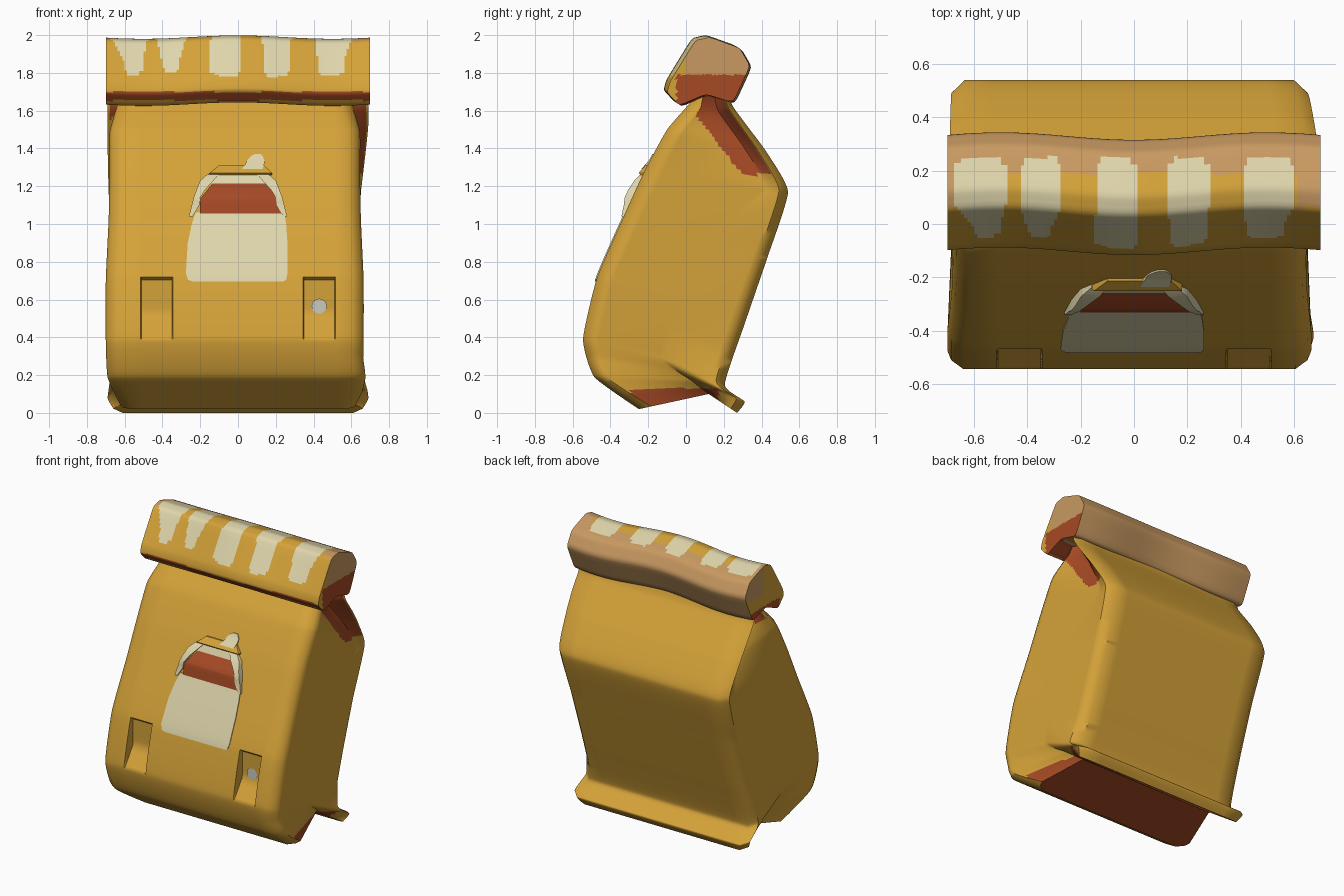
import bpy, bmesh, math
from mathutils import Vector

if "Cube" in bpy.data.objects:
    bpy.data.objects.remove(bpy.data.objects["Cube"])

# Flat colours
COLS = [("gold_paper", (0.66, 0.36, 0.04)), ("cream", (0.74, 0.67, 0.41)),
        ("tan", (0.58, 0.32, 0.12)), ("rust_red", (0.38, 0.068, 0.018)),
        ("pale_grey", (0.60, 0.59, 0.52))]
MATS = []
for n, c in COLS:
    m = bpy.data.materials.new(n)
    m.diffuse_color = (*c, 1)
    m.use_nodes = True
    m.node_tree.nodes["Principled BSDF"].inputs["Base Color"].default_value = m.diffuse_color
    MATS.append(m)
GOLD, CREAM, TAN, RED, GREY = range(5)


def make(name, verts, faces, rule, angle=50):
    me = bpy.data.meshes.new(name)
    me.from_pydata([tuple(v) for v in verts], [], faces)
    for m in MATS:
        me.materials.append(m)
    for i, p in enumerate(me.polygons):
        p.material_index = rule(p.center, i) if callable(rule) else rule
    bm = bmesh.new()
    bm.from_mesh(me)
    bmesh.ops.recalc_face_normals(bm, faces=bm.faces)
    bm.to_mesh(me)
    bm.free()
    ob = bpy.data.objects.new(name, me)
    bpy.context.collection.objects.link(ob)
    bpy.ops.object.select_all(action='DESELECT')
    ob.select_set(True)
    bpy.context.view_layer.objects.active = ob
    bpy.ops.object.shade_smooth_by_angle(angle=math.radians(angle))
    return ob


# Bag levels: front edge, side crease, back edge (x, y, z each)
LEVELS = [
    ((.62, -.25, .02), (.53, .12, .10), (.66, .27, .00)),
    ((.69, -.485, .19), (.61, .03, .17), (.69, .31, .06)),
    ((.70, -.545, .39), (.675, -.12, .29), (.68, .205, .15)),
    ((.70, -.47, .72), (.685, -.06, .60), (.67, .31, .47)),
    ((.685, -.33, 1.04), (.675, .10, .93), (.67, .43, .82)),
    ((.68, -.22, 1.28), (.67, .42, 1.18), (.685, .54, 1.17)),
    ((.68, -.10, 1.50), (.62, .31, 1.40), (.69, .42, 1.39)),
    ((.64, .02, 1.64), (.55, .17, 1.60), (.69, .25, 1.62)),
    ((.60, .08, 1.74), (.50, .14, 1.74), (.69, .20, 1.76))]


def spline(a, b, c, d, t):
    # softened cubic through b and c
    m0, m1 = (c - a) * .25, (d - b) * .25
    return (b * (2*t**3 - 3*t*t + 1) + m0 * (t**3 - 2*t*t + t)
            + c * (3*t*t - 2*t**3) + m1 * (t**3 - t*t))


def smooth_levels(k=12):
    cols = [[Vector(l[j]) for l in LEVELS] for j in range(3)]
    out = []
    for i in range(len(LEVELS) - 1):
        for s in range(k):
            out.append([spline(c[max(i-1, 0)], c[i], c[i+1],
                               c[min(i+2, len(c)-1)], s / k) for c in cols])
    out.append([c[-1] for c in cols])
    return out


ROWS = smooth_levels()
XS = [0, .2, .345, .35, .51, .515]         # front columns, with the slot edges
NX, NF, NB = len(XS), 24, 12


def clamp01(t):
    return max(0, min(1, t))


def narrow(P, back):
    # the right side is slightly narrower than the left
    f = .05 * clamp01((P.z - .1) / .2)
    if back:
        f *= 1 - clamp01((P.z - 1.17) / .35)
    return Vector((P.x * (1 - f), P.y, P.z))


def half_ring(F, M, B, right):
    if right:
        F, M, B = narrow(F, False), narrow(M, True), narrow(B, True)

    def toward(P, d):
        q = P.lerp(M, min(.4, d / max((M - P).length, .01)))
        q.x = P.x
        return q
    f, b = F - Vector((.06, 0, 0)), B - Vector((.05, 0, 0))
    fc, bc = toward(F, .07), toward(B, .05)
    pts = []
    for x in XS:
        y = f.y
        if .35 <= x <= .51 and .39 < f.z < .705:       # recessed slot
            y = max(y, -.45 - .085 * clamp01((.52 - f.z) / .12))
        pts.append(Vector((x, y, f.z)))
    pts += [f, f.lerp(fc, .5) + Vector((.016, 0, 0))]
    pts += [fc.lerp(M, i / NF) for i in range(NF)]
    pts += [M.lerp(bc, i / NB) for i in range(NB + 1)]
    pts += [Vector((b.x * i / NX, b.y, b.z)) for i in range(NX, -1, -1)]
    return pts


# Bag body with tucked sides
verts, faces = [], []
for r in ROWS:
    h = half_ring(*r, False)
    verts += half_ring(*r, True) + [Vector((-p.x, p.y, p.z)) for p in h[-2:0:-1]]
H = len(h)
N = 2 * H - 2
for r in range(len(ROWS) - 1):
    for i in range(N):
        j = (i + 1) % N
        faces.append((r*N + i, r*N + j, (r+1)*N + j, (r+1)*N + i))
BASE = len(faces)
for i in range(NX, H - 1 - NX):
    faces.append((i, i + 1, N - i - 1, N - i))


def body_rule(c, i):
    if i >= BASE:
        return RED if c.y < .22 else GOLD
    col = i % N
    side = NX + 2 <= min(col, N - 1 - col) <= NX + NF + NB
    if side and c.z > 1.26 and 1.62 - 1.3*(c.y - .02) < c.z < 1.68 - 1.5*(c.y - .18):
        return RED if c.x > 0 or c.z > 1.56 else GOLD
    if side and c.z > 1.62:
        return RED
    if side and c.x > 0 and c.z < .13 and -.30 < c.y < .17:
        return RED
    return GOLD


make("bag_body", verts, faces, body_rule, 45)


# Rolled top
PROFILE = [(-.105, 1.70), (-.04, 1.63), (.10, 1.69), (.245, 1.645), (.335, 1.84),
           (.28, 1.935), (.12, 1.992), (.045, 1.975), (-.09, 1.755)]
soft = []
for i, p in enumerate(PROFILE):
    a, b = Vector(PROFILE[i-1]), Vector(PROFILE[(i+1) % len(PROFILE)])
    p = Vector(p)
    q0, q1 = p.lerp(a, .18), p.lerp(b, .18)
    soft += [q0, (q0 + q1) * .2 + p * .6, q1]
loop = []
for i, p in enumerate(soft):
    q = soft[(i+1) % len(soft)]
    k = max(1, round((q - p).length / .015))
    loop += [p.lerp(q, t / k) for t in range(k)]
K = len(loop)
mid = Vector((.11, 1.81))
stations = [(-.70, s / 10) for s in range(1, 10)]
stations += [(-.70 + i * .0125, 1) for i in range(113)]
stations += [(.70, s / 10) for s in range(9, 0, -1)]
verts, faces = [], []
for x, s in stations:
    w = math.cos(2 * math.pi * x)
    for p in loop:
        q = mid + (p - mid) * s
        verts.append((x, q.x - .014 * w, q.y + .009 * w))
for r in range(len(stations) - 1):
    for i in range(K):
        j = (i + 1) % K
        faces.append((r*K + i, r*K + j, (r+1)*K + j, (r+1)*K + i))
faces += [tuple(range(K)), tuple(range((len(stations)-1)*K, len(stations)*K))]
# stripes: front centre, front half width, top centre, top half width, end z
STRIPES = [(-.555, .05, -.575, .095, 1.79), (-.355, .047, -.35, .08, 1.80),
           (-.065, .08, -.065, .078, 1.785), (.205, .072, .205, .077, 1.78),
           (.49, .068, .505, .097, 1.785)]


def roll_rule(c, i):
    if abs(c.x) > .697:                       # end caps
        if c.z < 1.79 and c.y > -.05:
            return RED if c.x > 0 or c.z < 1.70 else GOLD
        return TAN if c.y > (0 if c.x > 0 else .12) else GOLD
    front = c.y - .45 * (c.z - 1.75) < .05
    if c.z < 1.70:
        if c.y > .1:
            return TAN
        return RED if c.z > 1.655 or c.y > -.02 else GOLD
    for x0, w0, x1, w1, low in STRIPES:
        t = clamp01((c.y + .01) / .08)
        x, w = x0 + (x1 - x0) * t, w0 + (w1 - w0) * t
        if c.z < low + .02 and front or c.y > .225:    # rounded ends
            w -= .02
        if abs(c.x - x) < w and c.z > low and c.y < .25 and (front or c.z > 1.9):
            return CREAM
    if c.z > 1.9 or front:
        return GOLD if c.y < .19 and abs(c.x) < .61 or c.y < .06 else TAN
    return TAN


make("rolled_top", verts, faces, roll_rule, 55)


# Pieces lying on the sloped front, rows of (z, x0, x1, stand-off)
def front_y(z):
    for a, b in zip(ROWS, ROWS[1:]):
        if a[0].z <= z <= b[0].z:
            return a[0].lerp(b[0], (z - a[0].z) / (b[0].z - a[0].z)).y
    return ROWS[-1][0].y


def front_piece(name, rows, mat):
    fine = [rows[0]]
    for a, b in zip(rows, rows[1:]):
        k = max(1, math.ceil(abs(b[0] - a[0]) / .03))
        fine += [tuple(u + (v - u) * t / k for u, v in zip(a, b)) for t in range(1, k + 1)]
    vs, fs = [], []
    for z, x0, x1, off in fine:
        y = front_y(z)
        vs += [(x0, y + .01, z), (x0, y - off, z), (x1, y - off, z), (x1, y + .01, z)]
    for r in range(len(fine) - 1):
        for i in range(3):
            fs.append((4*r + i, 4*r + i + 1, 4*r + i + 5, 4*r + i + 4))
    n = len(vs)
    fs += [(0, 1, 2, 3), (n-4, n-3, n-2, n-1)]
    make(name, vs, fs, mat, 35)


T = .006
front_piece("cream_panel", [(.695, -.24, .24, T), (.705, -.265, .255, T), (.74, -.276, .262, T),
            (.90, -.266, .262, T), (1.00, -.245, .255, T), (1.06, -.225, .245, T)], CREAM)
front_piece("red_shelf", [(1.055, -.20, .23, .009), (1.135, -.20, .22, .034),
            (1.14, -.195, .215, .034), (1.22, -.13, .16, .004)], RED)
front_piece("cream_arch", [(1.215, -.18, .20, .009), (1.25, -.14, .17, .009),
            (1.275, -.10, .13, .009)], CREAM)
front_piece("upper_lip", [(1.26, -.16, .18, .012), (1.27, -.15, .18, .026),
            (1.31, -.10, .14, .010)], GOLD)
front_piece("cream_blob", [(1.29, .02, .13, .022), (1.32, .04, .14, .012), (1.34, .05, .14, T),
            (1.36, .07, .13, T), (1.37, .09, .12, T)], CREAM)
for s, n in ((-1, "left"), (1, "right")):
    rows = [(1.04, .24, .26, .012), (1.10, .205, .245, .026), (1.14, .20, .235, .04),
            (1.18, .175, .22, .04), (1.23, .13, .20, .03), (1.265, .10, .16, .012)]
    front_piece(n + "_flap", [(z, min(s*a, s*b), max(s*a, s*b), o) for z, a, b, o in rows], CREAM)

# Grey dot seated in the right slot
bm = bmesh.new()
bmesh.ops.create_circle(bm, cap_ends=True, segments=20, radius=.04)
disc = [(v.co.x + .43, -.458, v.co.y + .565) for v in bm.verts]
make("grey_dot", disc, [tuple(v.index for v in f.verts) for f in bm.faces], GREY)
bm.free()
